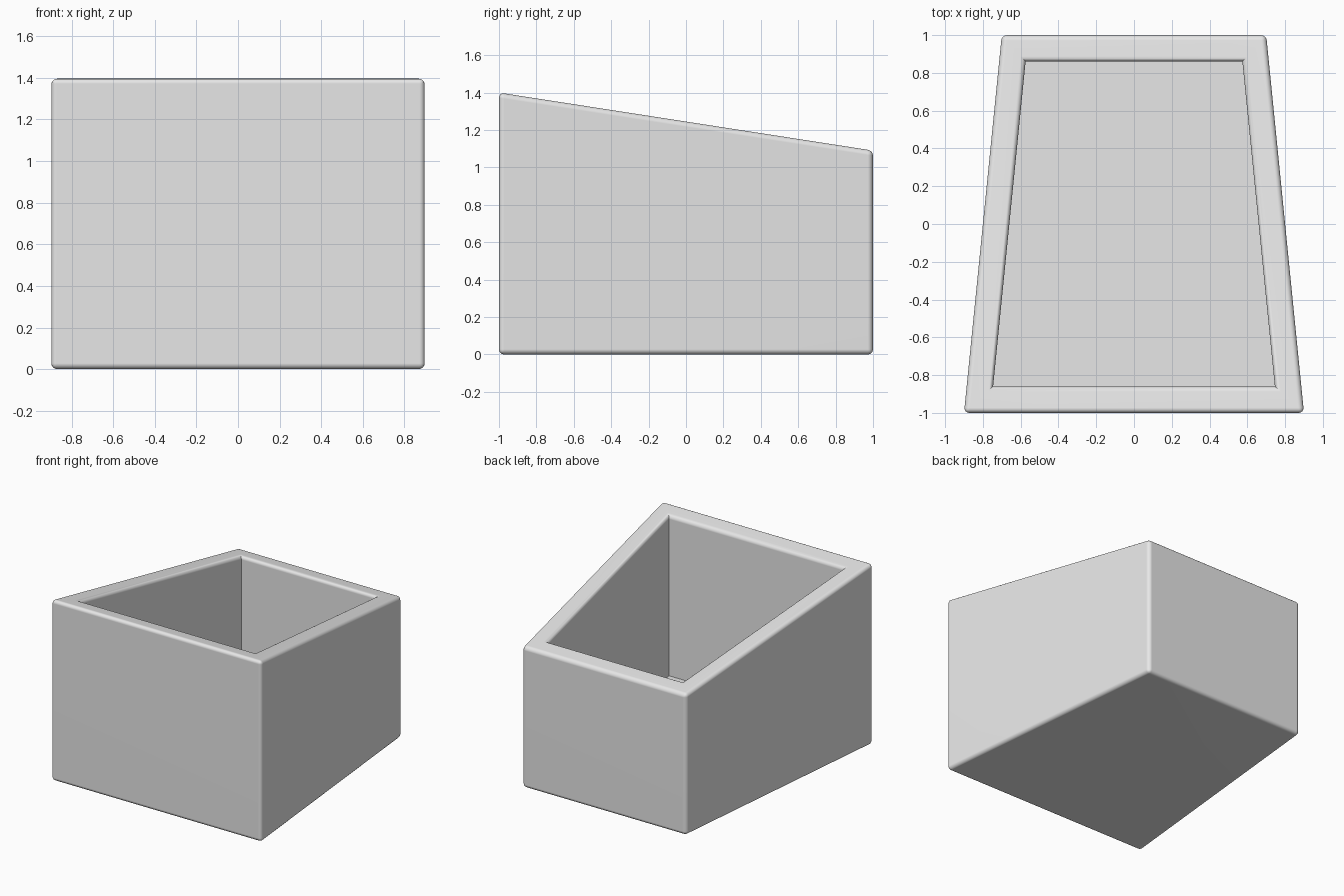
import bpy
import bmesh
import math

cube = bpy.data.objects.get("Cube")
if cube:
    bpy.data.objects.remove(cube, do_unlink=True)

FRONT_HALF, BACK_HALF = 0.9, 0.7
FRONT_TOP, BACK_TOP = 1.4, 1.09
WALL = 0.14


def half_width(y):
    return FRONT_HALF + (BACK_HALF - FRONT_HALF) * (y + 1) / 2


def top_height(y):
    return FRONT_TOP + (BACK_TOP - FRONT_TOP) * (y + 1) / 2


def ring(bm, inset, floor=None):
    """Four corners of the tapered plan, on the sloped rim or at a floor height."""
    verts = []
    for sx, sy in ((-1, -1), (1, -1), (1, 1), (-1, 1)):
        y = sy * (1 - inset)
        z = top_height(y) if floor is None else floor
        verts.append(bm.verts.new((sx * (half_width(y) - inset), y, z)))
    return verts


def bridge(bm, a, b):
    for i in range(4):
        j = (i + 1) % 4
        bm.faces.new((a[i], a[j], b[j], b[i]))


# Open tapered box: underside, outer walls, sloped rim, inner walls, floor
bm = bmesh.new()
base = ring(bm, 0, 0)
rim_out = ring(bm, 0)
rim_in = ring(bm, WALL)
floor = ring(bm, WALL, WALL)
for a, b in ((base, rim_out), (rim_out, rim_in), (rim_in, floor)):
    bridge(bm, a, b)
bm.faces.new(base[::-1])
bm.faces.new(floor)
bmesh.ops.recalc_face_normals(bm, faces=bm.faces)

# Round the outer edges and the inner lip; the inside corners stay sharp
inner, lip, outer = set(floor), set(rim_in), set(base + rim_out)
rounded = [e for e in bm.edges
           if all(v in outer for v in e.verts) or all(v in lip for v in e.verts)]
bmesh.ops.bevel(bm, geom=rounded, offset=0.028, offset_type='OFFSET',
                segments=4, profile=0.5, affect='EDGES', clamp_overlap=True)

mesh = bpy.data.meshes.new("planter_box")
bm.to_mesh(mesh)
bm.free()
box = bpy.data.objects.new("planter_box", mesh)
bpy.context.collection.objects.link(box)

# Plain grey material
grey = bpy.data.materials.new("light_grey")
grey.use_nodes = True
colour = (0.8, 0.8, 0.8, 1)
grey.diffuse_color = colour
for node in grey.node_tree.nodes:
    if node.type == 'BSDF_PRINCIPLED':
        node.inputs["Base Color"].default_value = colour
mesh.materials.append(grey)

# Smooth rounded edges, flat walls
for o in bpy.context.selected_objects:
    o.select_set(False)
box.select_set(True)
bpy.context.view_layer.objects.active = box
bpy.ops.object.shade_smooth_by_angle(angle=math.radians(35))
weighted = box.modifiers.new("flat_walls", 'WEIGHTED_NORMAL')
weighted.keep_sharp = True
